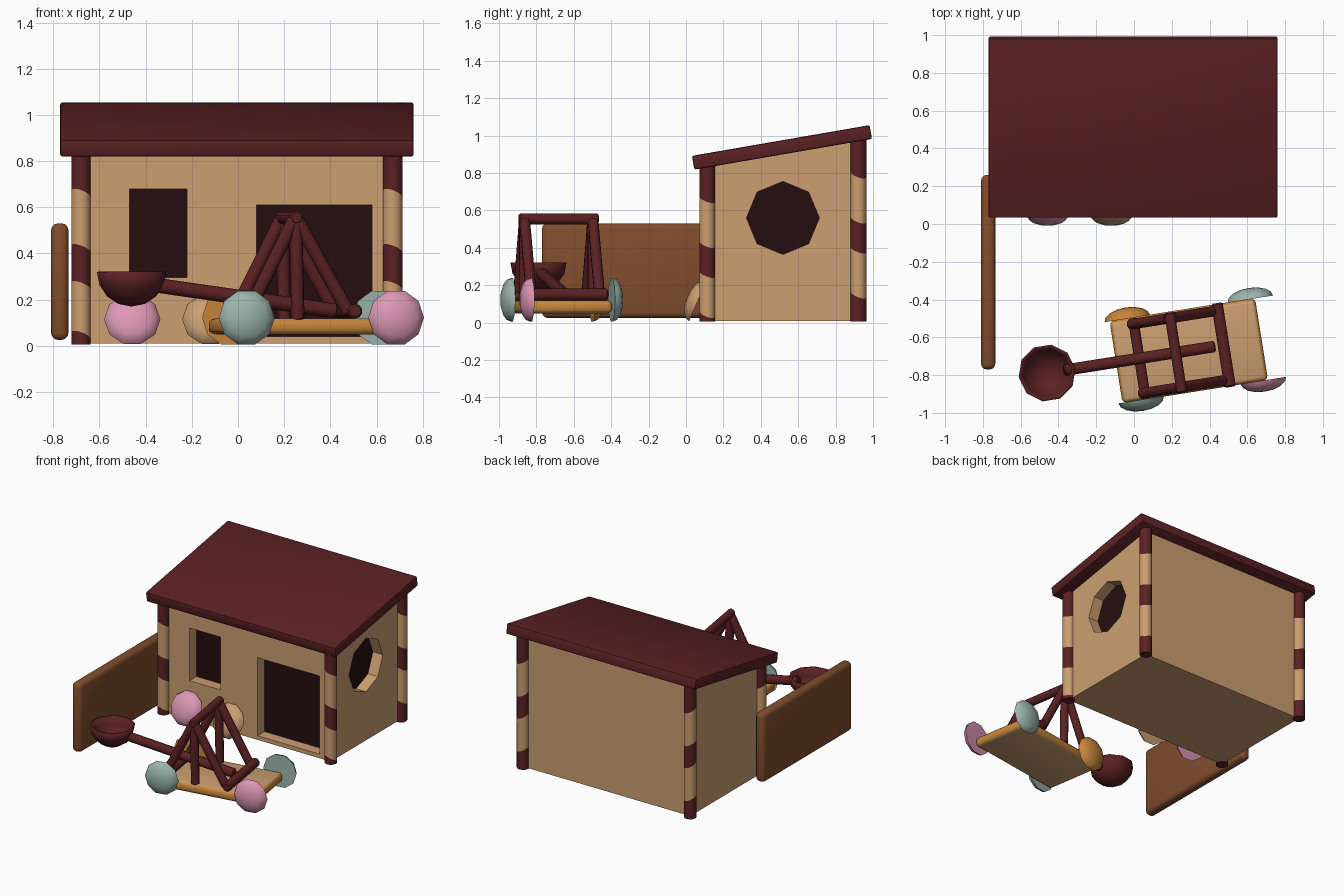
import bpy, bmesh, math
from mathutils import Matrix, Vector

if "Cube" in bpy.data.objects:
    bpy.data.objects.remove(bpy.data.objects["Cube"])


def mat(name, r, g, b):
    m = bpy.data.materials.new(name)
    m.diffuse_color = (r, g, b, 1)
    m.use_nodes = True
    m.node_tree.nodes["Principled BSDF"].inputs["Base Color"].default_value = m.diffuse_color
    return m


TAN = mat("biscuit tan", 0.60, 0.345, 0.165)
MAROON = mat("maroon", 0.105, 0.015, 0.017)
DARK = mat("dark opening", 0.018, 0.004, 0.005)
ORANGE = mat("orange", 0.58, 0.24, 0.045)
TEAL = mat("pale teal", 0.33, 0.46, 0.41)
PINK = mat("candy pink", 0.72, 0.31, 0.46)
BROWN = mat("brown", 0.22, 0.075, 0.027)

# local frame of the turned catapult cart
CART = Matrix.Translation((0.29, -0.67, 0)) @ Matrix.Rotation(math.radians(9), 4, 'Z')
ID = Matrix.Identity(4)


def make(name, bm, mats, xf=ID, smooth=True):
    bmesh.ops.recalc_face_normals(bm, faces=bm.faces)
    me = bpy.data.meshes.new(name)
    bm.to_mesh(me)
    bm.free()
    for m in mats:
        me.materials.append(m)
    ob = bpy.data.objects.new(name, me)
    bpy.context.collection.objects.link(ob)
    ob.matrix_world = xf
    if smooth:
        me.shade_smooth()
        me.set_sharp_from_angle(angle=math.radians(40))
    return ob


def box(name, size, material, xf, bevel=0.0, segs=2):
    bm = bmesh.new()
    bmesh.ops.create_cube(bm, size=1)
    bmesh.ops.scale(bm, vec=size, verts=bm.verts)
    if bevel:
        bmesh.ops.bevel(bm, geom=bm.edges[:], offset=bevel, segments=segs,
                        affect='EDGES', profile=0.5)
    return make(name, bm, [material], xf)


def bar(name, a, b, r, xf=CART):
    a, b = Vector(a), Vector(b)
    bm = bmesh.new()
    bmesh.ops.create_cone(bm, segments=10, radius1=r, radius2=r, depth=(b - a).length,
                          cap_ends=True)
    rims = [e for e in bm.edges if abs(e.verts[0].co.z - e.verts[1].co.z) < 1e-5]
    bmesh.ops.bevel(bm, geom=rims, offset=r * 0.25, segments=1, affect='EDGES')
    turn = (b - a).to_track_quat('Z', 'Y').to_matrix().to_4x4()
    return make(name, bm, [MAROON], xf @ Matrix.Translation((a + b) / 2) @ turn)


def dome(name, r, h, material, xf, sides=10, closed=True, rings=4):
    """Domed disc bulging along +z from a flat back at z = 0."""
    bm = bmesh.new()
    loops = []
    for i in range(rings):
        t = i / rings * math.pi / 2
        loops.append([bm.verts.new((r * math.cos(t) * math.cos(2 * math.pi * k / sides),
                                    r * math.cos(t) * math.sin(2 * math.pi * k / sides),
                                    h * math.sin(t))) for k in range(sides)])
    tip = bm.verts.new((0, 0, h))
    for k in range(sides):
        n = (k + 1) % sides
        for lo, hi in zip(loops, loops[1:]):
            bm.faces.new((lo[k], lo[n], hi[n], hi[k]))
        bm.faces.new((loops[-1][k], loops[-1][n], tip))
    if closed:
        bm.faces.new(loops[0][::-1])
    return make(name, bm, [material], xf)


def prism(name, outline, axis_vec, material):
    bm = bmesh.new()
    f = bm.faces.new([bm.verts.new(p) for p in outline])
    ext = bmesh.ops.extrude_face_region(bm, geom=[f])
    bmesh.ops.translate(bm, vec=axis_vec,
                        verts=[v for v in ext['geom'] if isinstance(v, bmesh.types.BMVert)])
    return make(name, bm, [material], smooth=False)


# house walls with a sloping top
X0, X1, Y0, Y1 = -0.68, 0.67, 0.113, 0.922
walls = prism("house_walls", [(X0, Y0, 0.01), (X0, Y1, 0.01), (X0, Y1, 0.985), (X0, Y0, 0.845)],
              (X1 - X0, 0, 0), TAN)

# window, door and round side window: recess cut plus dark plate at its back
DEPTH = 0.085


def rect(x0, x1, z0, z1, y):
    return [(x0, y, z0), (x1, y, z0), (x1, y, z1), (x0, y, z1)]


def octagon(x):
    return [(x, 0.518 + 0.195 * math.cos(k * math.pi / 4),
             0.56 + 0.195 * math.sin(k * math.pi / 4)) for k in range(8)]


cutters = []
for nm, d in (("window", (-0.47, -0.22, 0.295, 0.68)), ("doorway", (0.08, 0.58, 0.04, 0.61))):
    cutters.append(prism(nm + "_cutter", rect(*d, Y0 - 0.05), (0, 0.05 + DEPTH, 0), TAN))
    prism(nm + "_dark", rect(*d, Y0 + DEPTH - 0.005), (0, 0.008, 0), DARK)
cutters.append(prism("side_window_cutter", octagon(X1 + 0.05), (-0.05 - DEPTH, 0, 0), TAN))
prism("side_window_dark", octagon(X1 - DEPTH + 0.005), (-0.008, 0, 0), DARK)
for c in cutters:
    c.hide_render = True
    c.hide_viewport = True
    c.display_type = 'WIRE'
    mod = walls.modifiers.new("opening", 'BOOLEAN')
    mod.operation = 'DIFFERENCE'
    mod.solver = 'EXACT'
    mod.object = c

# sloping roof slab
box("roof", (1.53, 0.964, 0.075), MAROON,
    Matrix.Translation((-0.005, 0.513, 0.937)) @ Matrix.Rotation(math.radians(9.8), 4, 'X'), 0.01)


# striped corner posts
def striped_post(name, x, y, levels):
    bm = bmesh.new()
    n, r, rings = 12, 0.042, []
    for i, z in enumerate(levels):
        slope = 0 if i in (0, len(levels) - 1) else -0.35
        ring = []
        for k in range(n):
            c, s = r * math.cos(2 * math.pi * k / n), r * math.sin(2 * math.pi * k / n)
            ring.append(bm.verts.new((c, s, z + slope * (c + s))))
        rings.append(ring)
    for i in range(len(rings) - 1):
        for k in range(n):
            j = (k + 1) % n
            f = bm.faces.new((rings[i][k], rings[i][j], rings[i + 1][j], rings[i + 1][k]))
            f.material_index = i % 2
    bm.faces.new(rings[0])
    bm.faces.new(rings[-1])
    make(name, bm, [MAROON, TAN], Matrix.Translation((x, y, 0)))


for side, x in (("left", X0), ("right", X1)):
    striped_post("front_post_" + side, x, Y0, (0.005, 0.045, 0.26, 0.42, 0.66, 0.85))
    striped_post("back_post_" + side, x, Y1, (0.005, 0.15, 0.39, 0.55, 0.79, 0.98))

# side fence panel
box("fence_panel", (0.075, 1.03, 0.505), BROWN, Matrix.Translation((-0.772, -0.255, 0.278)), 0.03, 3)

# spare wheels leaning on the front wall
for nm, x, m in (("spare_wheel_pink", -0.458, PINK), ("spare_wheel_tan", -0.12, TAN)):
    dome(nm, 0.122, 0.06, m,
         Matrix.Translation((x, 0.062, 0.115)) @ Matrix.Rotation(math.radians(67), 4, 'X'))

# cart platform: orange rim with tan top and bottom
deck = box("cart_platform", (0.78, 0.44, 0.068), ORANGE, CART @ Matrix.Translation((0, 0, 0.084)), 0.025, 3)
deck.data.materials.append(TAN)
for p in deck.data.polygons:
    p.material_index = 1 if abs(p.normal.z) > 0.9 else 0

# cart wheels
for nm, u, s, m in (("wheel_front_left", -0.29, -1, TEAL), ("wheel_front_right", 0.365, -1, PINK),
                    ("wheel_back_right", 0.365, 1, TEAL), ("wheel_back_left", -0.295, 1, ORANGE)):
    dome(nm, 0.122, 0.06, m, CART @ Matrix.Translation((u, s * 0.218, 0.122))
         @ Matrix.Rotation(-s * math.pi / 2, 4, 'X'))

# catapult frame: cross bars and two leg sets
R = 0.029
bar("top_bar", (-0.07, -0.215, 0.555), (-0.07, 0.215, 0.555), R)
bar("left_cross_bar", (-0.265, -0.215, 0.145), (-0.265, 0.215, 0.145), R)
bar("right_cross_bar", (0.186, -0.225, 0.15), (0.186, 0.225, 0.15), 0.032)
for side, v in (("front", -0.185), ("back", 0.185)):
    bar(side + "_left_leg", (-0.28, v, 0.14), (-0.075, v, 0.55), R)
    bar(side + "_upright", (-0.06, v, 0.11), (-0.07, v, 0.55), R)
    bar(side + "_right_leg", (0.165, v, 0.14), (-0.065, v, 0.55), R)

# throwing arm and bowl
bar("throwing_arm", (-0.67, 0, 0.265), (0.14, 0, 0.15), 0.032)
bowl = dome("throwing_bowl", 0.152, 0.15, MAROON,
            CART @ Matrix.Translation((-0.76, 0, 0.32)) @ Matrix.Rotation(math.pi, 4, 'X'), closed=False)
shell = bowl.modifiers.new("thickness", 'SOLIDIFY')
shell.thickness = 0.012
